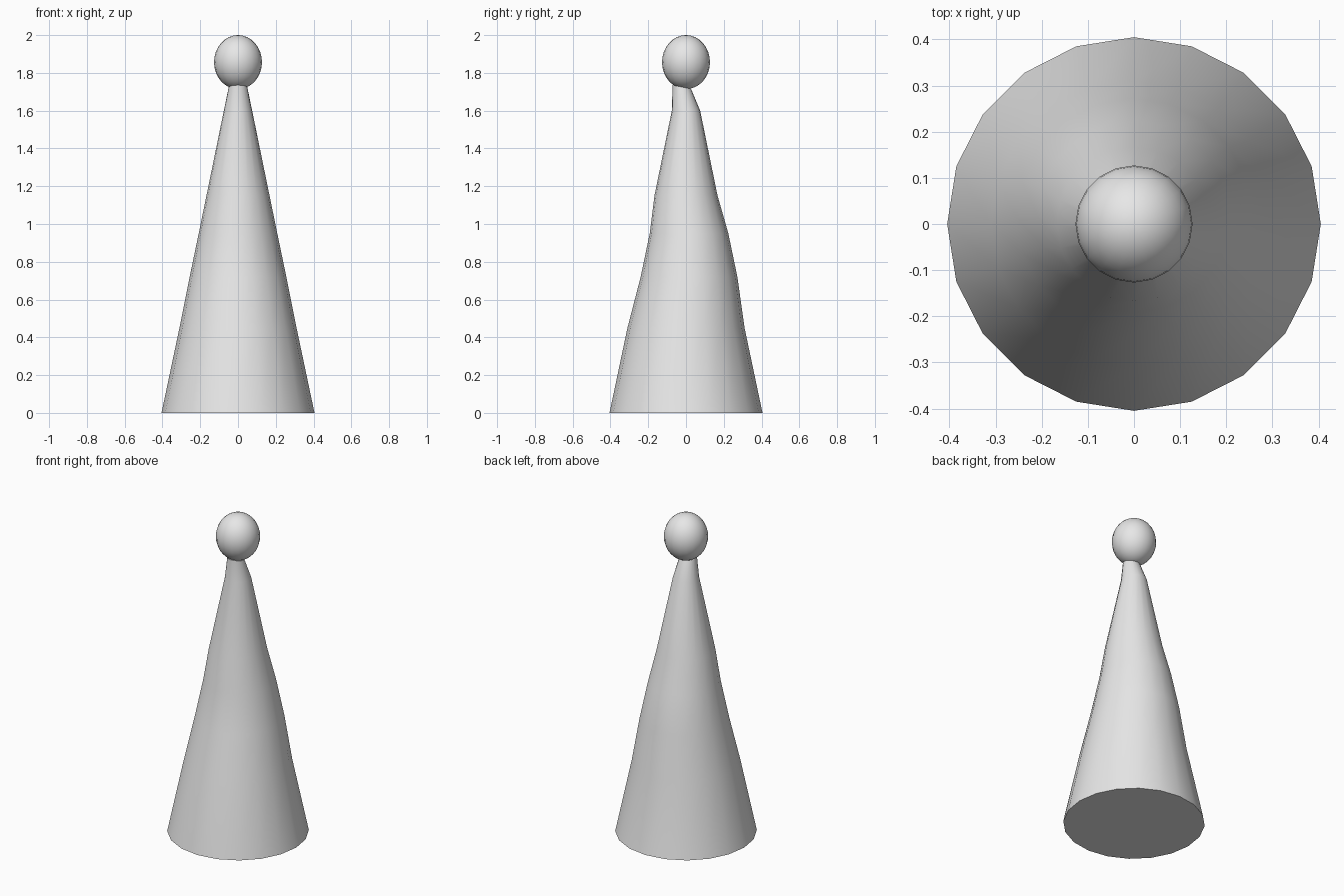
import bpy
import bmesh
from math import cos, sin, pi, radians

cube = bpy.data.objects.get("Cube")
if cube:
    bpy.data.objects.remove(cube, do_unlink=True)

SIDES = 20

grey = bpy.data.materials.new("light_grey")
grey.use_nodes = True
grey.diffuse_color = (0.8, 0.8, 0.8, 1)
grey.node_tree.nodes["Principled BSDF"].inputs["Base Color"].default_value = (0.8, 0.8, 0.8, 1)


def add_object(name, bm):
    bmesh.ops.recalc_face_normals(bm, faces=bm.faces)
    mesh = bpy.data.meshes.new(name)
    bm.to_mesh(mesh)
    bm.free()
    mesh.materials.append(grey)
    obj = bpy.data.objects.new(name, mesh)
    bpy.context.collection.objects.link(obj)
    bpy.ops.object.select_all(action='DESELECT')
    obj.select_set(True)
    bpy.context.view_layer.objects.active = obj
    bpy.ops.object.shade_smooth_by_angle(angle=radians(40))
    return obj


# Wavy cone body: rings of (height, radius, y offset, tilt slope)
rings = [
    (0.0, 0.405, 0.0, 0.0),
    (0.45, 0.310, 0.0, 0.0),
    (0.72, 0.256, 0.016, 0.0),
    (0.95, 0.208, 0.016, 0.0),
    (1.15, 0.167, 0.0, 0.0),
    (1.60, 0.075, 0.0, 0.0),
    (1.725, 0.049, -0.022, -0.2),
]
bm = bmesh.new()
loops = []
for z, r, dy, slope in rings:
    loop = []
    for i in range(SIDES):
        a = 2 * pi * i / SIDES
        loop.append(bm.verts.new((r * cos(a), dy + r * sin(a), z + slope * r * sin(a))))
    loops.append(loop)
for low, high in zip(loops, loops[1:]):
    for i in range(SIDES):
        j = (i + 1) % SIDES
        bm.faces.new((low[i], low[j], high[j], high[i]))
bm.faces.new(loops[0])
bm.faces.new(loops[-1])
add_object("cone_body", bm)

# Slightly tall ball on the tip
bm = bmesh.new()
bmesh.ops.create_uvsphere(bm, u_segments=SIDES, v_segments=16, radius=1)
bmesh.ops.scale(bm, vec=(0.127, 0.127, 0.143), verts=bm.verts)
bmesh.ops.translate(bm, vec=(0, 0, 1.857), verts=bm.verts)
add_object("tip_ball", bm)
